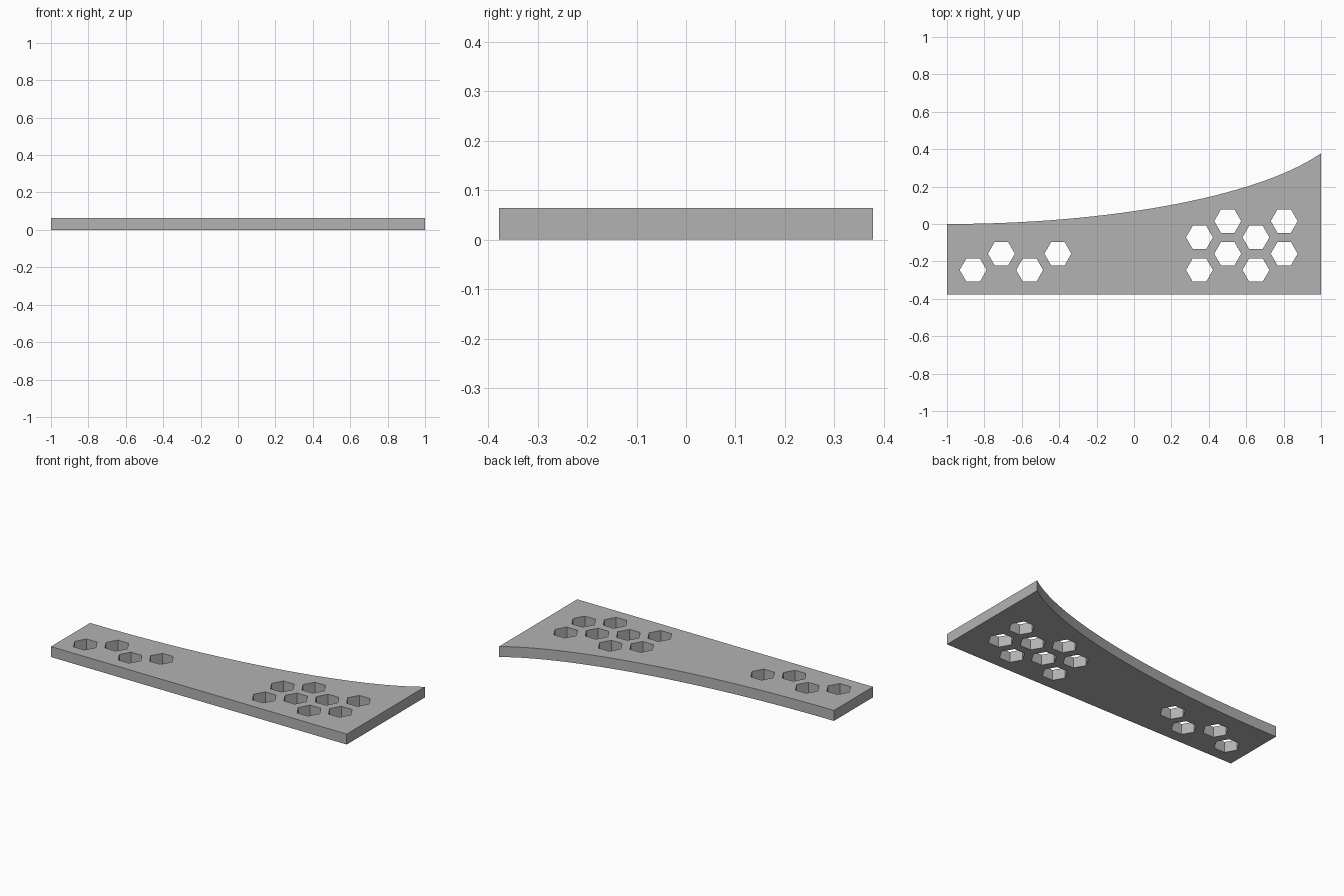
import bpy, bmesh, math

if "Cube" in bpy.data.objects:
    bpy.data.objects.remove(bpy.data.objects["Cube"])

T = 0.064          # plate thickness
R = 0.072          # hexagon corner radius
PX = 0.151         # hexagon column spacing
PY = PX / math.sqrt(3)

grey = bpy.data.materials.new("grey")
grey.diffuse_color = (0.45, 0.45, 0.45, 1)
grey.use_nodes = True
grey.node_tree.nodes["Principled BSDF"].inputs["Base Color"].default_value = grey.diffuse_color


def prisms(name, outlines, z0, z1):
    """Mesh object made of vertical prisms over counter-clockwise outlines."""
    bm = bmesh.new()
    for pts in outlines:
        face = bm.faces.new([bm.verts.new((x, y, z0)) for x, y in pts])
        ext = bmesh.ops.extrude_face_region(bm, geom=[face], use_keep_orig=True)
        verts = [v for v in ext["geom"] if isinstance(v, bmesh.types.BMVert)]
        bmesh.ops.translate(bm, verts=verts, vec=(0, 0, z1 - z0))
    bmesh.ops.recalc_face_normals(bm, faces=bm.faces)
    mesh = bpy.data.meshes.new(name)
    bm.to_mesh(mesh)
    bm.free()
    mesh.materials.append(grey)
    obj = bpy.data.objects.new(name, mesh)
    bpy.context.collection.objects.link(obj)
    return obj


# Plate: straight front and ends, back edge sweeping up along an elliptical arc
def back_edge(x):
    return 0.604 * (1 - math.sqrt(1 - 0.215 * (x + 1) ** 2))


N = 48
arc = [(1 - 2 * i / N, back_edge(1 - 2 * i / N)) for i in range(N + 1)]
plate = prisms("plate", [[(-1, -0.378), (1, -0.378)] + arc], 0, T)


# Hexagonal through holes on a staggered honeycomb grid
def hexagon(cx, cy):
    return [(cx + R * math.cos(k * math.pi / 3), cy + R * math.sin(k * math.pi / 3))
            for k in range(6)]


holes = []
for start, rows in ((-0.86, 1), (0.35, 2)):
    for col in range(4):
        for row in range(rows):
            holes.append(hexagon(start + col * PX, -0.246 + (col % 2 + 2 * row) * PY))
cutter = prisms("hole_cutter", holes, -0.05, T + 0.05)
cutter.hide_render = True
cutter.hide_viewport = True

cut = plate.modifiers.new("holes", "BOOLEAN")
cut.operation = "DIFFERENCE"
cut.solver = "EXACT"
cut.object = cutter

# Smooth the curved edge, keep corners sharp
bpy.context.view_layer.objects.active = plate
plate.select_set(True)
bpy.ops.object.shade_smooth_by_angle(angle=math.radians(30))
